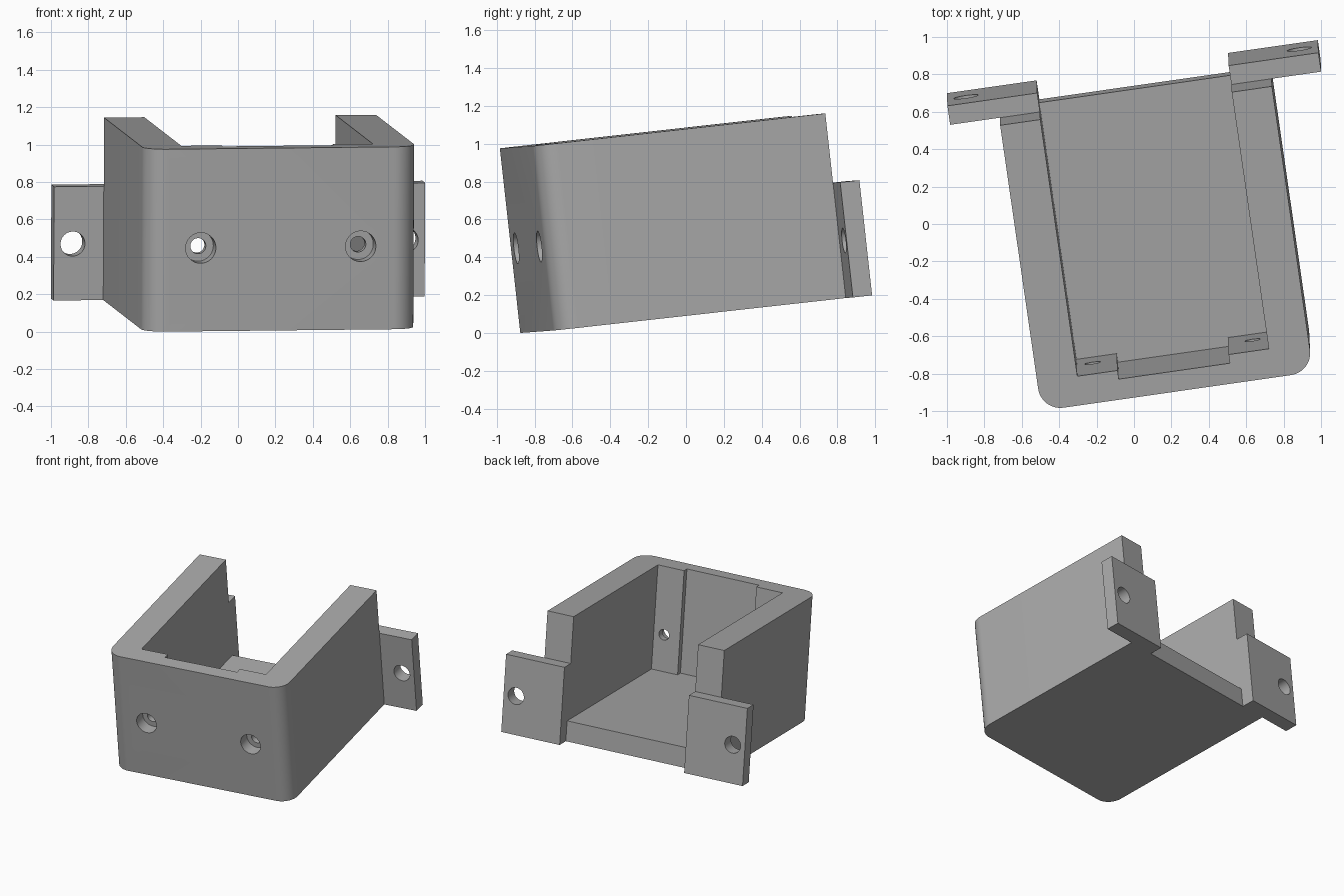
import bpy, bmesh
from math import radians, sin, cos, pi
from mathutils import Matrix, Euler, Vector

old = bpy.data.objects.get("Cube")
if old:
    bpy.data.objects.remove(old, do_unlink=True)

grey = bpy.data.materials.new("plain_grey")
grey.use_nodes = True
colour = (0.4, 0.4, 0.4, 1)
grey.diffuse_color = colour
grey.node_tree.nodes["Principled BSDF"].inputs["Base Color"].default_value = colour

# Main sizes in the bracket's own tilted frame
MID = 0.114                     # symmetry plane
HALF, INNER = 0.734, 0.517      # outer and inner half widths
FRONT, BACK = -0.80, 0.752
BOTTOM, TOP = 0.10, 1.081
FLOOR = BOTTOM + 0.16


def add_object(name, bm):
    bmesh.ops.recalc_face_normals(bm, faces=bm.faces)
    mesh = bpy.data.meshes.new(name)
    bm.to_mesh(mesh)
    bm.free()
    mesh.materials.append(grey)
    ob = bpy.data.objects.new(name, mesh)
    bpy.context.collection.objects.link(ob)
    return ob


def prism(name, outline, z0, z1):
    bm = bmesh.new()
    face = bm.faces.new([bm.verts.new((MID + x, y, z0)) for x, y in outline])
    ext = bmesh.ops.extrude_face_region(bm, geom=[face])
    verts = [v for v in ext["geom"] if isinstance(v, bmesh.types.BMVert)]
    bmesh.ops.translate(bm, verts=verts, vec=(0, 0, z1 - z0))
    return add_object(name, bm)


def mirrored(half):
    return half + [(-x, y) for x, y in reversed(half)]


def cylinder(name, x, y0, y1, z, radius):
    bm = bmesh.new()
    place = Matrix.Translation((MID + x, (y0 + y1) / 2, z)) @ Matrix.Rotation(pi / 2, 4, "X")
    bmesh.ops.create_cone(bm, cap_ends=True, segments=48, radius1=radius,
                          radius2=radius, depth=y1 - y0, matrix=place)
    return add_object(name, bm)


def combine(target, tool, operation):
    mod = target.modifiers.new(operation, "BOOLEAN")
    mod.operation, mod.solver, mod.object = operation, "EXACT", tool
    bpy.context.view_layer.objects.active = target
    bpy.ops.object.modifier_apply(modifier=mod.name)
    bpy.data.objects.remove(tool, do_unlink=True)


# Outer block with rounded front corners
R = 0.12
arc = [(HALF - R + R * cos(t), FRONT + R - R * sin(t))
       for t in (i * pi / 24 for i in range(13))]
body = prism("bracket_body", mirrored([(HALF, BACK)] + arc), BOTTOM, TOP)

# Open cavity, with a shallow recess between the two front posts
cavity = prism("cavity_cutter", mirrored([(INNER, BACK + 0.3), (INNER, -0.643),
                                          (0.30, -0.643), (0.30, -0.69)]), FLOOR, TOP + 0.2)
combine(body, cavity, "DIFFERENCE")

for side in (-1, 1):
    # Rear mounting flange
    flange = prism("flange", [(side * INNER, BACK), (side * 1.002, BACK),
                              (side * 1.002, 0.855), (side * INNER, 0.855)], BOTTOM, 0.712)
    combine(body, flange, "UNION")
    # Flange hole, front screw hole and its counterbore
    for x, y0, y1, z, r in ((0.90, 0.6, 1.0, 0.404, 0.066),
                            (0.432, -1.0, -0.5, 0.548, 0.042),
                            (0.432, -1.0, FRONT + 0.1, 0.548, 0.082)):
        combine(body, cylinder("hole_cutter", side * x, y0, y1, z, r), "DIFFERENCE")

# Tilt into place
tilt = Euler((radians(6.3), radians(-0.6), radians(8.15))).to_matrix().to_4x4()
body.data.transform(tilt)
low = [min(v.co[i] for v in body.data.vertices) for i in range(3)]
high = [max(v.co[i] for v in body.data.vertices) for i in range(3)]
body.data.transform(Matrix.Translation(Vector((-(low[0] + high[0]) / 2,
                                               -(low[1] + high[1]) / 2, -low[2]))))

bpy.ops.object.select_all(action="DESELECT")
body.select_set(True)
bpy.context.view_layer.objects.active = body
bpy.ops.object.shade_smooth_by_angle(angle=radians(30))
